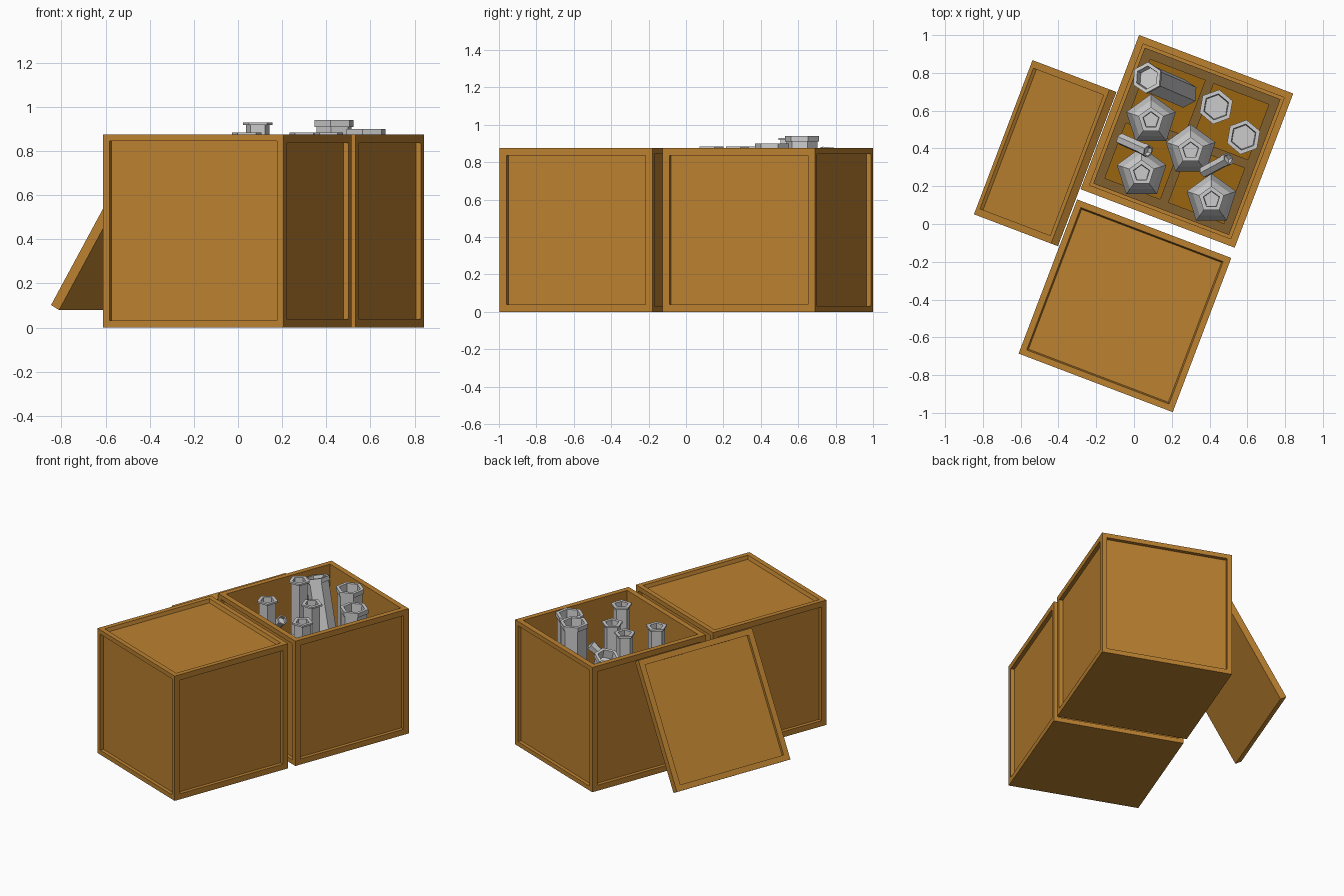
import bpy, bmesh, math
from mathutils import Matrix, Vector

if "Cube" in bpy.data.objects:
    bpy.data.objects.remove(bpy.data.objects["Cube"])

S = 0.873                      # crate side
YAW = Matrix.Rotation(math.radians(-20.8), 4, 'Z')


def material(name, rgb):
    m = bpy.data.materials.new(name)
    m.diffuse_color = (*rgb, 1)
    m.use_nodes = True
    m.node_tree.nodes["Principled BSDF"].inputs["Base Color"].default_value = m.diffuse_color
    return m


WOOD = material("wood", (0.50, 0.22, 0.03))
FLOOR = material("floor_wood", (0.32, 0.13, 0.005))
SLAT = material("slat_wood", (0.22, 0.115, 0.027))


def finish(bm, name, matrix, mat=None):
    bmesh.ops.recalc_face_normals(bm, faces=bm.faces)
    me = bpy.data.meshes.new(name)
    bm.to_mesh(me)
    bm.free()
    ob = bpy.data.objects.new(name, me)
    ob.matrix_world = matrix
    bpy.context.collection.objects.link(ob)
    if mat:
        me.materials.append(mat)
    return ob


def box_mesh(size, z=0.0):
    bm = bmesh.new()
    bmesh.ops.create_cube(bm, size=1)
    bmesh.ops.scale(bm, vec=size, verts=bm.verts)
    bmesh.ops.translate(bm, vec=(0, 0, z), verts=bm.verts)
    return bm


def recess(bm, direction, border, depth, taper=0.0):
    """Frame the face looking along direction and sink its panel."""
    bm.normal_update()
    f = max(bm.faces, key=lambda f: f.normal.dot(Vector(direction)) * f.calc_area())
    bmesh.ops.inset_individual(bm, faces=[f], thickness=border)
    moved = bmesh.ops.extrude_discrete_faces(bm, faces=[f])['faces'][0]
    bmesh.ops.translate(bm, vec=-Vector(direction) * depth, verts=moved.verts)
    if taper:
        c = moved.calc_center_median()
        bmesh.ops.scale(bm, vec=[1 - 2 * taper / S] * 3, verts=moved.verts,
                        space=Matrix.Translation(-c))


def crate(name, centre, is_open):
    bm = box_mesh((S, S, 0.876), 0.438)
    for s in (-1, 1):
        recess(bm, (s, 0, 0), 0.056, 0.025)
        recess(bm, (0, s, 0), 0.044, 0.025)
    if is_open:
        recess(bm, (0, 0, 1), 0.052, 0.82)
    else:
        recess(bm, (0, 0, 1), 0.047, 0.025, 0.008)
    return finish(bm, name, Matrix.Translation(centre) @ YAW, WOOD)


OPEN = Vector((0.28, 0.4375, 0))
crate("closed_crate", (-0.048, -0.433, 0), False)
crate("open_crate", OPEN, True)

# Leaning lid
bm = box_mesh((S, S, 0.045))
recess(bm, (0, 0, 1), 0.055, 0.02)
finish(bm, "leaning_lid", Matrix.Translation((-0.47, 0.375, 0.469)) @ YAW
       @ Matrix.Rotation(math.radians(-60), 4, 'Y'), WOOD)

# Crate floor and its slats
inner = S - 0.104
place = Matrix.Translation(OPEN) @ YAW
finish(box_mesh((inner, inner, 0.01), 0.057), "crate_floor", place, FLOOR)
for off in (-inner / 2 + 0.024, 0, inner / 2 - 0.024):
    finish(box_mesh((0.048, inner, 0.025), 0.0745), "floor_slat",
           place @ Matrix.Translation((off, 0, 0)), SLAT)
    finish(box_mesh((inner, 0.048, 0.025), 0.0745), "floor_slat",
           place @ Matrix.Translation((0, off, 0)), SLAT)


def lathe(name, profile, sides, matrix, start=90):
    """Low-poly turned solid, capped at both ends of the (radius, z) profile."""
    bm = bmesh.new()
    rings = []
    for r, z in profile:
        angles = [math.radians(start + 360 * i / sides) for i in range(sides)]
        rings.append([bm.verts.new((r * math.cos(a), r * math.sin(a), z)) for a in angles])
    for a, b in zip(rings, rings[1:]):
        for i in range(sides):
            j = (i + 1) % sides
            bm.faces.new((a[i], a[j], b[j], b[i]))
    bm.faces.new(rings[0][::-1])
    bm.faces.new(rings[-1])
    return finish(bm, name, matrix)


# Five-sided bottles with long necks and thin lips
for x, y, top in ((0.09, 0.55, 0.93), (0.04, 0.27, 0.885),
                  (0.30, 0.39, 0.885), (0.41, 0.13, 0.885)):
    profile = [(0.12, 0.0), (0.138, top - 0.52), (0.105, top - 0.42), (0.056, top - 0.37),
               (0.056, top - 0.012), (0.07, top - 0.012), (0.07, top),
               (0.045, top), (0.042, top - 0.06)]
    lathe("bottle", [(r, z + 0.085 if z == 0 else z) for r, z in profile], 5,
          Matrix.Translation((x, y, 0)))


def jar(name, foot, head, r, start=80):
    """Six-sided hollow-topped tube running from foot to head."""
    foot, head = Vector(foot), Vector(head)
    n = (head - foot).length
    profile = [(r * 0.9, 0), (r * 0.9, n - 0.03), (r, n - 0.03), (r, n),
               (r * 0.75, n), (r * 0.7, n - r * 0.7)]
    turn = (head - foot).to_track_quat('Z', 'Y').to_matrix().to_4x4()
    lathe(name, profile, 6, Matrix.Translation(foot) @ turn, start)


# Upright and leaning jars, and small sticks between the bottles
jar("jar", (0.435, 0.62, 0.085), (0.435, 0.62, 0.94), 0.093)
jar("jar", (0.58, 0.46, 0.085), (0.58, 0.46, 0.90), 0.093)
jar("leaning_jar", (0.265, 0.69, 0.13), (0.068, 0.775, 0.86), 0.083)
jar("small_tube", (-0.07, 0.45, 0.55), (0.075, 0.385, 0.71), 0.035)
jar("small_tube", (0.37, 0.275, 0.52), (0.50, 0.345, 0.66), 0.035)
